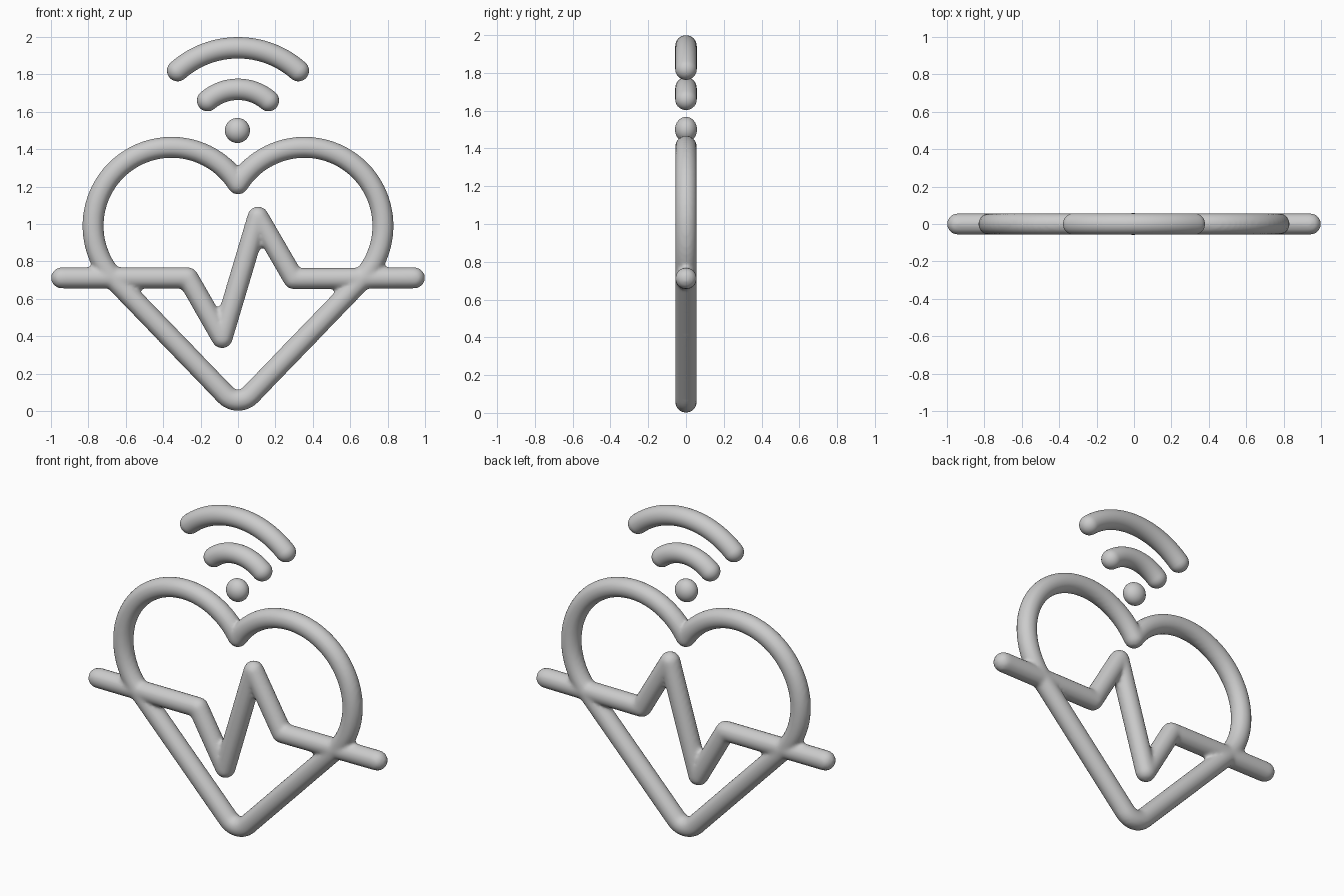
import bpy, bmesh
from math import sin, cos, pi, radians, tan
from mathutils import Vector

if "Cube" in bpy.data.objects:
    bpy.data.objects.remove(bpy.data.objects["Cube"])

R = 0.057      # tube radius
SIDES = 32


def arc(cx, cz, r, a0, a1, n):
    """Points on an arc in the x-z plane, angles in degrees."""
    return [Vector((cx + r * cos(radians(a0 + (a1 - a0) * i / n)), 0,
                    cz + r * sin(radians(a0 + (a1 - a0) * i / n)))) for i in range(n + 1)]


def add_tube(bm, pts, caps=8):
    """Round tube along a flat path with hemispherical ends."""
    n = len(pts)
    tans = [(pts[min(i + 1, n - 1)] - pts[max(i - 1, 0)]).normalized() for i in range(n)]
    stations = []
    for k in range(1, caps):
        a = pi / 2 * k / caps
        stations.append((pts[0] - tans[0] * R * cos(a), tans[0], R * sin(a)))
    stations += [(p, t, R) for p, t in zip(pts, tans)]
    for k in range(caps - 1, 0, -1):
        a = pi / 2 * k / caps
        stations.append((pts[-1] + tans[-1] * R * cos(a), tans[-1], R * sin(a)))
    rings = []
    for p, t, r in stations:
        side = Vector((t.z, 0, -t.x))
        rings.append([bm.verts.new(p + side * r * cos(2 * pi * j / SIDES)
                                   + Vector((0, r * sin(2 * pi * j / SIDES), 0)))
                      for j in range(SIDES)])
    start = bm.verts.new(pts[0] - tans[0] * R)
    end = bm.verts.new(pts[-1] + tans[-1] * R)
    for j in range(SIDES):
        k = (j + 1) % SIDES
        for a, b in zip(rings, rings[1:]):
            bm.faces.new((a[j], a[k], b[k], b[j]))
        bm.faces.new((start, rings[0][k], rings[0][j]))
        bm.faces.new((end, rings[-1][j], rings[-1][k]))


def make_object(name, bm):
    bmesh.ops.recalc_face_normals(bm, faces=bm.faces)
    for f in bm.faces:
        f.smooth = True
    me = bpy.data.meshes.new(name)
    bm.to_mesh(me)
    bm.free()
    ob = bpy.data.objects.new(name, me)
    bpy.context.collection.objects.link(ob)
    return ob


# Heart outline: right lobe, straight side, rounded point, mirrored back up
slope = 46
lobe = arc(0.355, 0.99, 0.42, 147.7, slope - 90, 48)
tip_r = 0.09
tip_z = lobe[-1].z - lobe[-1].x * tan(radians(slope)) + tip_r / cos(radians(slope))
tip = arc(0, tip_z, tip_r, slope - 90, -90, 8)
half = lobe + tip
half[0].x = 0
heart = half + [Vector((-p.x, 0, p.z)) for p in reversed(half[:-1])]

bm = bmesh.new()
add_tube(bm, heart)

# Pulse line: one capsule per straight stretch, sharing round joints
pulse = [Vector((x, 0, z)) for x, z in
         [(-0.943, 0.712), (-0.268, 0.712), (-0.085, 0.392),
          (0.107, 1.037), (0.298, 0.708), (0.943, 0.712)]]
for a, b in zip(pulse, pulse[1:]):
    add_tube(bm, [a, b])
heart_ob = make_object("heart_with_pulse_line", bm)

# Fuse the crossing tubes into one softly blended skin
rm = heart_ob.modifiers.new("fuse", 'REMESH')
rm.mode = 'VOXEL'
rm.voxel_size = 0.012
rm.use_smooth_shade = True
sm = heart_ob.modifiers.new("soften", 'SMOOTH')
sm.factor = 0.5
sm.iterations = 4

# Signal waves
for name, cz, r, half_angle in [("small_signal_wave", 1.47, 0.25, 40.6),
                                ("large_signal_wave", 1.455, 0.487, 41.5)]:
    bm = bmesh.new()
    add_tube(bm, arc(0, cz, r, 90 + half_angle, 90 - half_angle, 32))
    make_object(name, bm)

# Signal dot
bm = bmesh.new()
bmesh.ops.create_uvsphere(bm, u_segments=32, v_segments=16, radius=0.067)
bmesh.ops.scale(bm, vec=(1, 0.87, 1), verts=bm.verts)
dot = make_object("signal_dot", bm)
dot.location = (-0.003, 0, 1.5)
